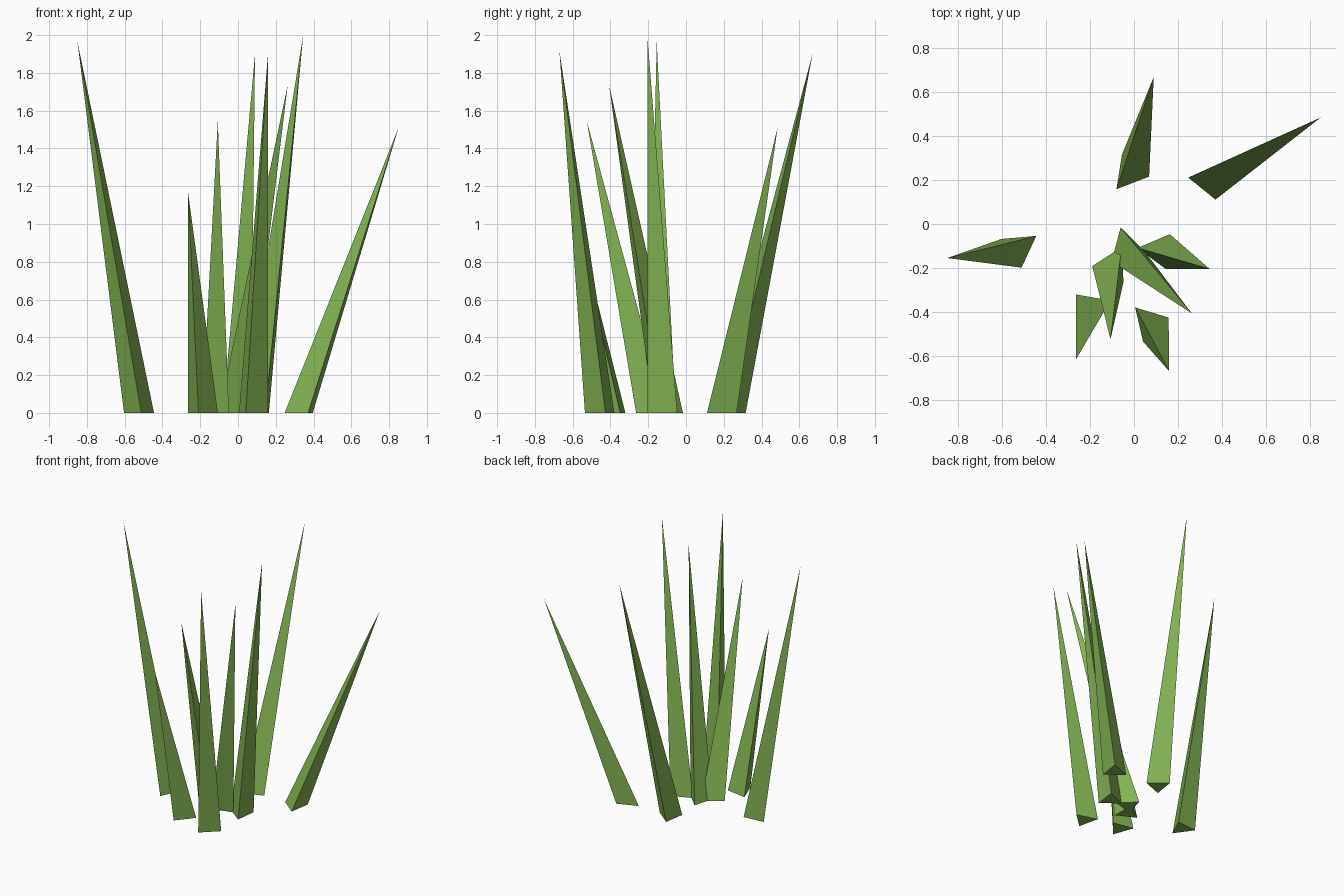
import bpy, bmesh
from math import radians, cos, sin

if "Cube" in bpy.data.objects:
    bpy.data.objects.remove(bpy.data.objects["Cube"])

green = bpy.data.materials.new("grass_green")
green.diffuse_color = (0.225, 0.45, 0.085, 1)
green.use_nodes = True
green.node_tree.nodes["Principled BSDF"].inputs["Base Color"].default_value = green.diffuse_color

RADIUS = 0.092  # base triangle radius

# base centre x, y, base rotation (degrees), tip x, y, z
BLADES = [
    (-0.520, -0.107, 35, -0.850, -0.155, 1.965),
    (-0.022, 0.230, -9, 0.090, 0.670, 1.900),
    (0.338, 0.197, 51, 0.850, 0.485, 1.510),
    (0.108, -0.120, 53, 0.345, -0.205, 2.000),
    (-0.037, -0.105, -15, 0.263, -0.407, 1.735),
    (-0.098, -0.187, 63, -0.107, -0.525, 1.545),
    (-0.193, -0.380, 20, -0.264, -0.616, 1.165),
    (0.068, -0.447, 13, 0.160, -0.670, 1.915),
]


def make_blade(index, cx, cy, angle, tx, ty, tz):
    """Leaning three-sided spike with a closed base."""
    bm = bmesh.new()
    base = []
    for k in range(3):
        a = radians(angle + 120 * k)
        base.append(bm.verts.new((cx + RADIUS * cos(a), cy + RADIUS * sin(a), 0)))
    tip = bm.verts.new((tx, ty, tz))
    bm.faces.new(base[::-1])
    for k in range(3):
        bm.faces.new((base[k], base[(k + 1) % 3], tip))
    bmesh.ops.recalc_face_normals(bm, faces=bm.faces)
    mesh = bpy.data.meshes.new(f"grass_blade_{index}")
    bm.to_mesh(mesh)
    bm.free()
    mesh.materials.append(green)
    obj = bpy.data.objects.new(f"grass_blade_{index}", mesh)
    bpy.context.collection.objects.link(obj)


for i, spec in enumerate(BLADES, 1):
    make_blade(i, *spec)
